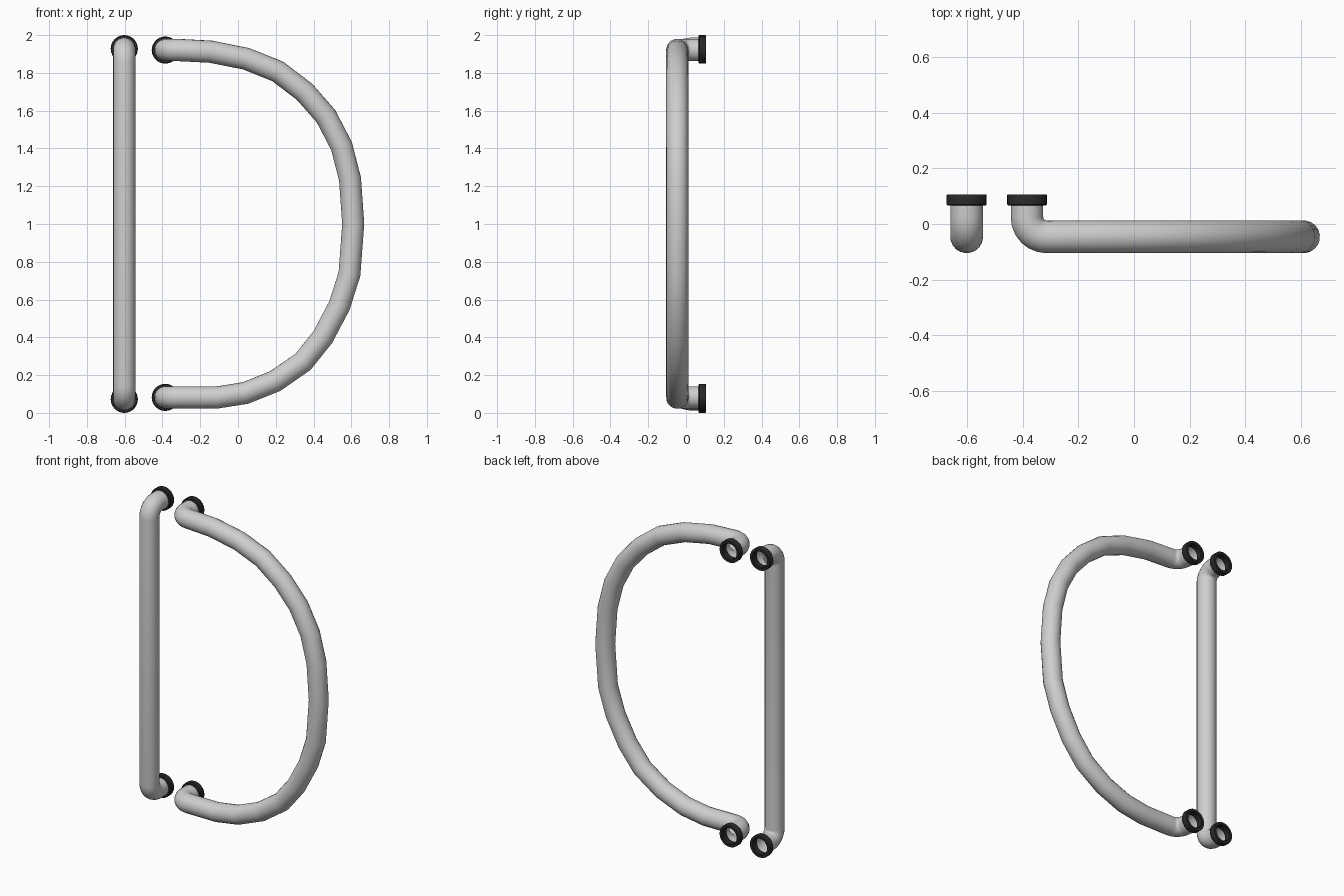
import bpy, bmesh, math
from mathutils import Vector

if "Cube" in bpy.data.objects:
    bpy.data.objects.remove(bpy.data.objects["Cube"])

SIDES = 20
TUBE_R = 0.059
TUBE_Y = -0.046      # plane of the tubes
BEND = 0.07          # radius of the end elbows
END_Y = 0.075        # open tube ends, inside the collars


def material(name, rgb):
    m = bpy.data.materials.new(name)
    m.diffuse_color = (*rgb, 1)
    m.use_nodes = True
    m.node_tree.nodes["Principled BSDF"].inputs["Base Color"].default_value = m.diffuse_color
    return m


light_grey = material("light_grey", (0.62, 0.62, 0.62))
black = material("black", (0.022, 0.022, 0.022))


def finish(name, bm, mat, angle):
    me = bpy.data.meshes.new(name)
    bm.to_mesh(me)
    bm.free()
    ob = bpy.data.objects.new(name, me)
    bpy.context.collection.objects.link(ob)
    me.materials.append(mat)
    bpy.ops.object.select_all(action='DESELECT')
    ob.select_set(True)
    bpy.context.view_layer.objects.active = ob
    bpy.ops.object.shade_smooth_by_angle(angle=math.radians(angle))
    return ob


def elbow(x, z, direction, steps=6):
    """Path from an open back end, round a quarter bend, heading in direction."""
    d = Vector(direction).normalized()
    pts = [Vector((x, END_Y, z))]
    for i in range(steps + 1):
        a = math.pi / 2 * i / steps
        p = Vector((x, TUBE_Y + BEND * (1 - math.sin(a)), z))
        pts.append(p + d * BEND * (1 - math.cos(a)))
    return pts


def tube(name, path):
    """Sweep a circle along the path with an unrotated (parallel) frame."""
    bm = bmesh.new()
    rings = []
    n = len(path)
    segs = [(path[i + 1] - path[i]).normalized() for i in range(n - 1)]
    u = segs[0].orthogonal().normalized()
    for i, p in enumerate(path):
        a, b = segs[max(i - 1, 0)], segs[min(i, n - 2)]
        t = (a + b).normalized()
        u = (u - t * u.dot(t)).normalized()
        v = t.cross(u)
        rings.append([bm.verts.new(p + TUBE_R * (u * math.cos(k) + v * math.sin(k)))
                      for k in (2 * math.pi * j / SIDES for j in range(SIDES))])
    for r, s in zip(rings, rings[1:]):
        for j in range(SIDES):
            k = (j + 1) % SIDES
            bm.faces.new((r[j], r[k], s[k], s[j]))
    return finish(name, bm, light_grey, 60)


def collar(name, x, z):
    """Hollow ring with softened rims, turned about the y axis."""
    profile = [(0.050, 0.066), (0.068, 0.066), (0.072, 0.071), (0.072, 0.103),
               (0.070, 0.107), (0.054, 0.107), (0.050, 0.103)]
    bm = bmesh.new()
    n = 24
    rows = [[bm.verts.new((x + r * math.cos(2 * math.pi * j / n), y,
                           z + r * math.sin(2 * math.pi * j / n))) for r, y in profile]
            for j in range(n)]
    m = len(profile)
    for j in range(n):
        a, b = rows[j], rows[(j + 1) % n]
        for i in range(m):
            k = (i + 1) % m
            bm.faces.new((a[i], a[k], b[k], b[i]))
    bmesh.ops.recalc_face_normals(bm, faces=bm.faces)
    return finish(name, bm, black, 35)


# straight upright tube
SX, SZ0, SZ1 = -0.602, 0.072, 1.928
tube("straight_tube", elbow(SX, SZ1, (0, 0, -1)) + elbow(SX, SZ0, (0, 0, 1))[::-1])

# bowed tube
BX, BZ0, BZ1 = -0.385, 0.082, 1.921
bow = [(-0.143, 1.912), (0.043, 1.875), (0.21, 1.808), (0.352, 1.70), (0.466, 1.57),
       (0.548, 1.413), (0.593, 1.238), (0.610, 1.0), (0.590, 0.735), (0.537, 0.568),
       (0.45, 0.403), (0.344, 0.27), (0.196, 0.168), (0.038, 0.105), (-0.116, 0.081)]
tube("bowed_tube", elbow(BX, BZ1, (1, 0, 0))
     + [Vector((x, TUBE_Y, z)) for x, z in bow]
     + elbow(BX, BZ0, (1, 0, 0))[::-1])

# black collars on the four tube ends
for label, x, z in (("straight_lower", SX, SZ0), ("straight_upper", SX, SZ1),
                    ("bowed_lower", BX, BZ0), ("bowed_upper", BX, BZ1)):
    collar(label + "_collar", x, z)
